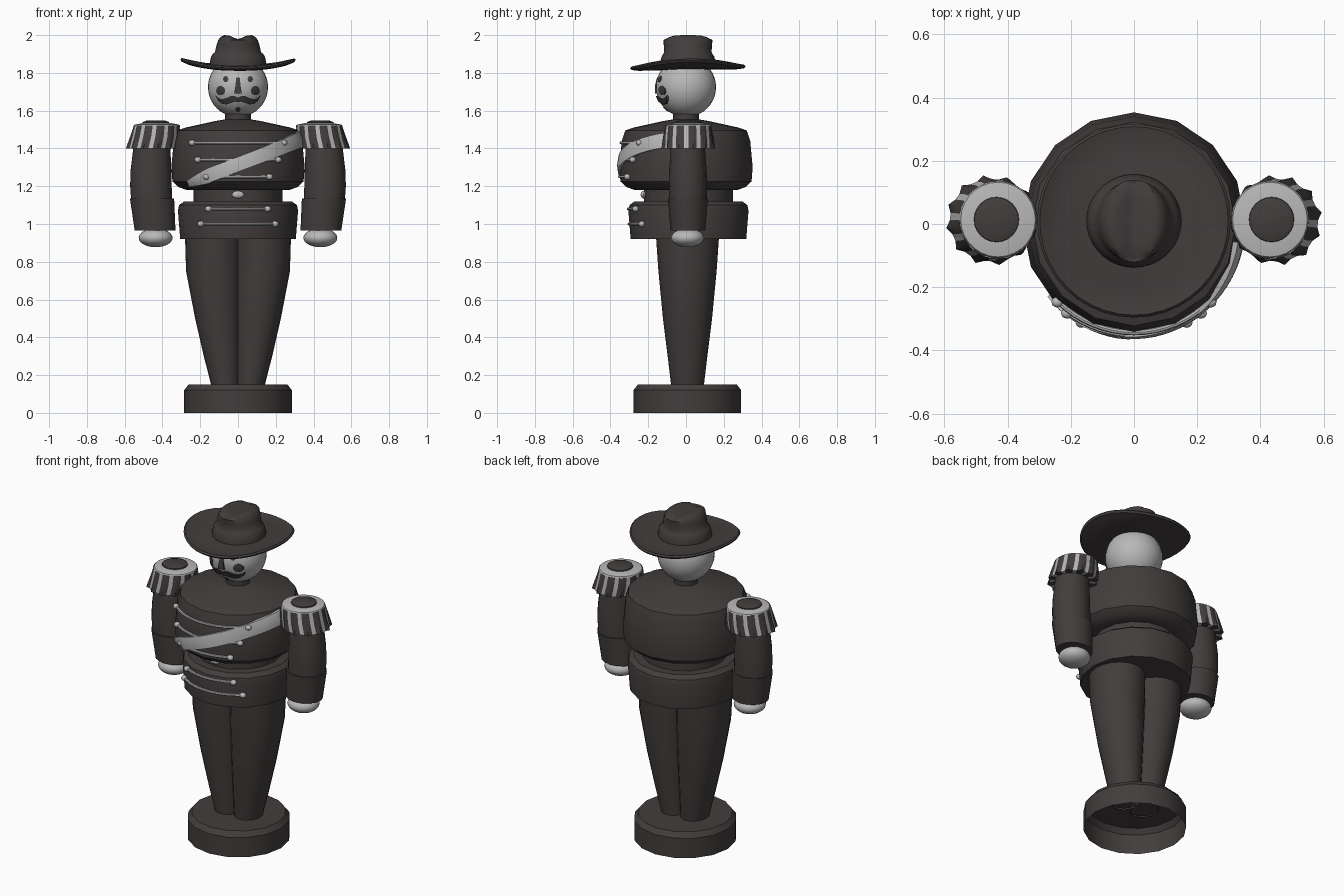
import bpy, bmesh, math
from mathutils import Matrix

if "Cube" in bpy.data.objects:
    bpy.data.objects.remove(bpy.data.objects["Cube"])


def material(name, rgb):
    m = bpy.data.materials.new(name)
    m.diffuse_color = (*rgb, 1)
    m.use_nodes = True
    m.node_tree.nodes["Principled BSDF"].inputs["Base Color"].default_value = m.diffuse_color
    return m


DARK = material("dark brown", (0.055, 0.047, 0.046))
LIGHT = material("light grey", (0.48, 0.48, 0.48))


def finish(name, bm, mats):
    """Clean up, shade smooth with sharp edges, and link as an object."""
    bmesh.ops.remove_doubles(bm, verts=bm.verts, dist=1e-5)
    bmesh.ops.recalc_face_normals(bm, faces=bm.faces)
    for f in bm.faces:
        f.smooth = True
    for e in bm.edges:
        e.smooth = e.calc_face_angle(0) < math.radians(35)
    me = bpy.data.meshes.new(name)
    bm.to_mesh(me)
    bm.free()
    for m in mats:
        me.materials.append(m)
    ob = bpy.data.objects.new(name, me)
    bpy.context.collection.objects.link(ob)
    return ob


def skin(name, rings, mats, caps=False, rule=None):
    """Join rings of points into a surface."""
    bm = bmesh.new()
    rows = [[bm.verts.new(p) for p in ring] for ring in rings]
    n = len(rows[0])
    for a, b in zip(rows, rows[1:]):
        for k in range(n):
            f = bm.faces.new((a[k], a[(k + 1) % n], b[(k + 1) % n], b[k]))
            if rule:
                f.material_index = rule(k)
    if caps:
        bm.faces.new(rows[0])
        bm.faces.new(rows[-1])
    return finish(name, bm, mats)


def ellipse(cx, cy, z, rx, ry, n):
    return [(cx + rx * math.sin(2 * math.pi * k / n),
             cy + ry * math.cos(2 * math.pi * k / n), z) for k in range(n)]


def lathe(name, profile, mat, n=16, cx=0, cy=0):
    return skin(name, [ellipse(cx, cy, z, r, r, n) for z, r in profile], [mat])


def ball(name, loc, size, mat, u=16, v=10):
    bm = bmesh.new()
    bmesh.ops.create_uvsphere(bm, u_segments=u, v_segments=v, radius=1,
                              matrix=Matrix.Translation(loc) @ Matrix.Diagonal((*size, 1)))
    return finish(name, bm, [mat])


# base, open underneath
lathe("base", [(0, .285), (.12, .285), (.15, .262), (.15, 0)], DARK, cy=.007)

# skirt and waist
lathe("skirt", [(.92, 0), (.92, .306), (1.07, .318), (1.1, .312), (1.12, .285), (1.12, .2)],
      DARK, cy=.013)
lathe("waist", [(1.1, .235), (1.2, .235)], DARK, cy=.013)
ball("buckle", (0, -.225, 1.155), (.033, .015, .02), LIGHT)

# torso
TORSO = [(1.18, 0), (1.18, .27), (1.195, .315), (1.225, .347), (1.3, .353), (1.44, .34),
         (1.495, .322), (1.51, .28), (1.545, .12), (1.555, .06)]
lathe("torso", TORSO, DARK)
lathe("neck", [(1.54, .068), (1.61, .068)], DARK)


def torso_radius(z):
    pts = TORSO[1:]
    for (z0, r0), (z1, r1) in zip(pts, pts[1:]):
        if z <= z1:
            return r0 + (r1 - r0) * max(0, z - z0) / (z1 - z0)
    return pts[-1][1]


def around(phi, r, z, cy=0):
    """Point at an angle from the front, around the body axis."""
    return (r * math.sin(phi), cy - r * math.cos(phi), z)


# diagonal sash across the chest
rings = []
for i in range(29):
    phi = math.radians(-50 + 130 * i / 28)
    zc = 1.21 + (.345 * math.sin(phi) + .27) / .6 * .235
    h = .04 * min(1, .4 + i / 8)
    lo, hi = zc - h, zc + h
    rl, rh = max(torso_radius(lo), .33), torso_radius(hi)
    rings.append([around(phi, rh + .01, hi), around(phi, torso_radius(zc) + .013, zc),
                  around(phi, rl + .01, lo), around(phi, rl - .015, lo),
                  around(phi, rh - .015, hi)])
skin("sash", rings, [LIGHT], caps=True)

# braided cords with end knobs: height, half width, radius, centre y
for z, half, r, cy in [(1.43, .24, .343, 0), (1.34, .21, .35, 0), (1.25, .165, .35, 0),
                       (1.08, .155, .318, .013), (1.0, .195, .313, .013)]:
    end = math.asin(half / r)
    rings = []
    for i in range(17):
        phi = end * (i / 8 - 1)
        rings.append([around(phi, r + .009 * math.cos(a), z + .008 * math.sin(a), cy)
                      for a in [math.tau * k / 8 for k in range(8)]])
    skin("braid_cord", rings, [LIGHT], caps=True)
    for s in (-1, 1):
        ball("braid_knob", around(s * end, r + .003, z, cy), (.019, .017, .016), LIGHT, 12, 8)

# head
HZ, HR = 1.725, .159
ball("head", (0, 0, HZ), (HR, HR, HR), LIGHT, 32, 20)


def on_head(x, z, off):
    return (x, -math.sqrt(HR * HR - x * x - (z - HZ) ** 2) - off, z)


def spot(name, x, z, rx, rz):
    skin(name, [[on_head(x + rx * t * math.cos(math.tau * k / 14),
                         z + rz * t * math.sin(math.tau * k / 14), off) for k in range(14)]
                for t, off in [(1, -.004), (1, .003), (.5, .005), (0, .005)]], [DARK])


# painted face
for s in (-1, 1):
    spot("eye", s * .065, 1.767, .014, .016)
    spot("cheek", s * .092, 1.706, .024, .025)
spot("chin_beard", 0, 1.607, .014, .014)


def face_strip(name, stations):
    """Strip with stations (x, z, half x, half z, lift)."""
    skin(name, [[on_head(x - dx, z - dz, -.004), on_head(x - dx, z - dz, off),
                 on_head(x + dx, z + dz, off), on_head(x + dx, z + dz, -.004)]
                for x, z, dx, dz, off in stations], [DARK], caps=True)


face_strip("nose", [(0, 1.775, .009, 0, .003), (0, 1.73, .014, 0, .007), (0, 1.69, .02, 0, .011)])
half = [(.015, 1.662, .014), (.035, 1.66, .018), (.06, 1.65, .017), (.085, 1.648, .012),
        (.105, 1.66, .008), (.118, 1.678, .002)]
face_strip("moustache", [(-x, z, 0, h, .008) for x, z, h in reversed(half)]
           + [(0, 1.657, 0, .012, .008)] + [(x, z, 0, h, .008) for x, z, h in half])

# hat brim, curled up at the sides
rings = []
for r, z in [(.1, 1.838), (.16, 1.836), (.22, 1.83), (.27, 1.829), (.298, 1.834), (.306, 1.825),
             (.298, 1.815), (.26, 1.811), (.2, 1.812), (.1, 1.815)]:
    rings.append([(x, y, zz + .042 * (abs(x) / .3) ** 2.5 + .03 * max(0, y) + .008 * max(0, -x))
                  for x, y, zz in ellipse(0, .01, z, r, r, 40)])
skin("hat_brim", rings, [DARK])

# hat crown with a band and a lengthwise crease
rings = []
for z, rx, ry in [(1.825, .15, .148), (1.85, .15, .147), (1.885, .143, .14), (1.9, .133, .13),
                  (1.91, .122, .125), (1.95, .113, .128), (1.975, .104, .13), (1.992, .09, .12),
                  (2.0, .072, .1), (2.001, .05, .07), (2.001, .025, .035), (2.001, 0, 0)]:
    rings.append([(x, y, zz - (.022 * math.exp(-(x / .035) ** 2) if z > 1.98 else 0))
                  for x, y, zz in ellipse(0, .01, z, rx, ry, 36)])
skin("hat_crown", rings, [DARK])

# mirrored limbs
for s, side in ((-1, "right"), (1, "left")):
    # leg
    skin(side + "_leg", [ellipse(s * cx, .008, z, rx, ry, 20) for z, cx, rx, ry in [
        (.14, .065, .075, .086), (.3, .083, .098, .105), (.5, .104, .123, .13),
        (.75, .125, .15, .154), (.95, .13, .151, .168)]], [DARK])
    # sleeve and cuff
    skin(side + "_sleeve", [ellipse(s * cx, .01, z, r, r * .92, 16) for z, cx, r in [
        (1.46, .455, .095), (1.38, .457, .1), (1.28, .461, .108), (1.2, .461, .11),
        (1.12, .457, .108)]], [DARK])
    skin(side + "_cuff", [ellipse(s * cx, .01, z, rx, ry, 16) for z, cx, rx, ry in [
        (1.135, .455, .09, .08), (1.135, .455, .117, .106), (.966, .439, .108, .092),
        (.966, .439, 0, 0)]], [DARK])
    # hand
    ball(side + "_hand", (s * .436, .008, .927), (.09, .088, .05), LIGHT, 20, 12)
    # epaulette fringe: dark tassels with light gaps
    rings = []
    for z, cx, r, wave in [(1.522, .43, .122, 0), (1.46, .438, .132, .03), (1.4, .452, .137, .05)]:
        rings.append([(s * cx + r * (1 + (wave if k % 3 == 2 else -wave)) * math.sin(math.tau * k / 36),
                       .012 + r * (1 + (wave if k % 3 == 2 else -wave)) * math.cos(math.tau * k / 36), z)
                      for k in range(36)])
    rings.append(ellipse(s * .452, .012, 1.405, .09, .09, 36))
    skin(side + "_epaulette_fringe", rings, [DARK, LIGHT], rule=lambda k: int(k % 3 == 0))
    # epaulette top disc and button
    lathe(side + "_epaulette_top", [(1.518, .122), (1.526, .118), (1.534, .075), (1.534, 0)],
          LIGHT, 28, s * .43, .014)
    lathe(side + "_epaulette_button", [(1.53, .072), (1.54, .07), (1.547, .05), (1.548, 0)],
          DARK, 24, s * .435, .014)
